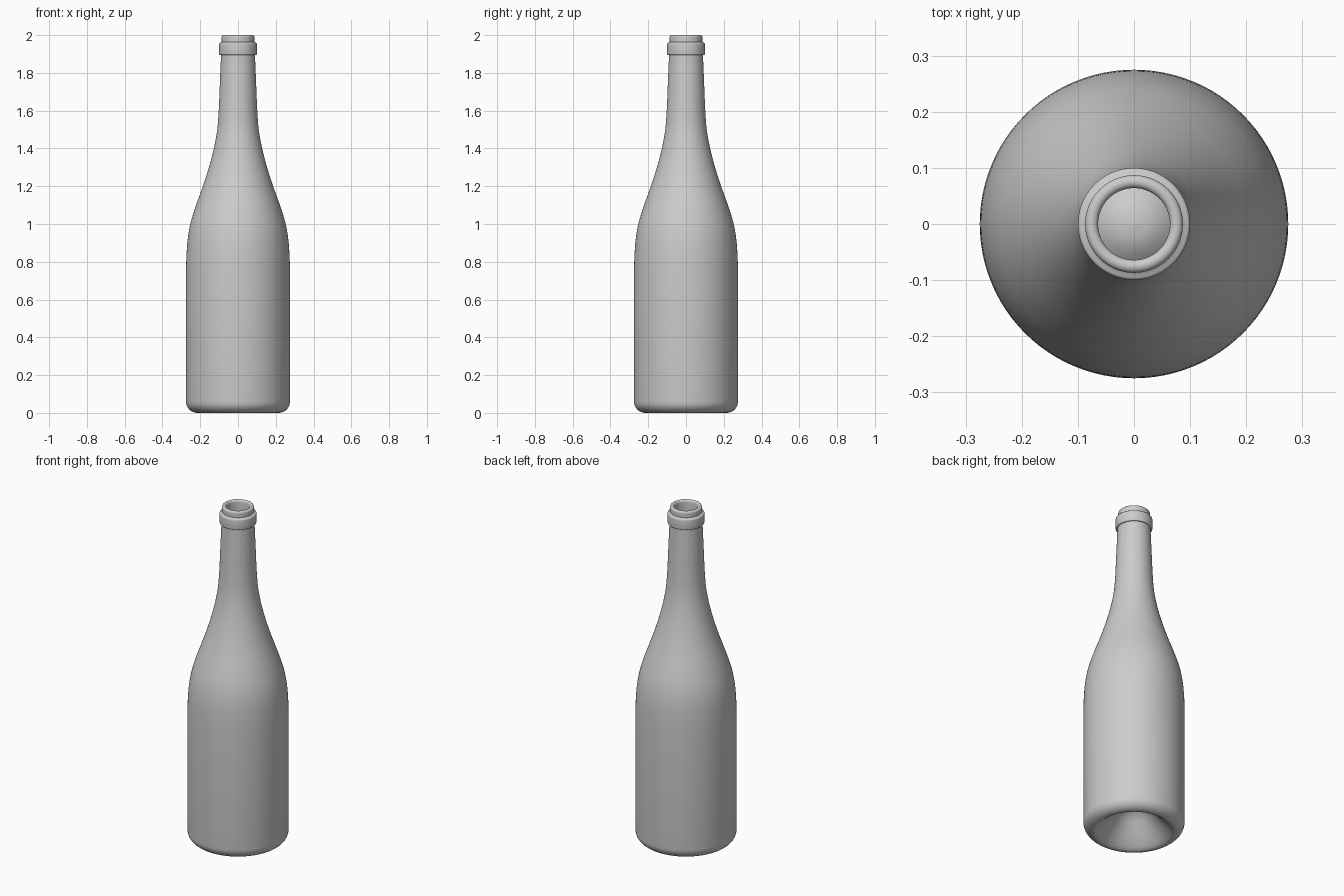
import bpy
import bmesh
from math import tau, cos, sin, pi, radians
from mathutils import Vector

SEGMENTS = 96
WALL = 0.022

cube = bpy.data.objects.get("Cube")
if cube:
    bpy.data.objects.remove(cube, do_unlink=True)

glass = bpy.data.materials.new("grey_glass")
glass.use_nodes = True
colour = (0.6, 0.6, 0.6, 1)
glass.diffuse_color = colour
glass.node_tree.nodes["Principled BSDF"].inputs["Base Color"].default_value = colour


def smooth(points, steps=4):
    """Pass a Catmull-Rom curve through (radius, height) points."""
    p = [Vector(q) for q in points]
    p = [2 * p[0] - p[1]] + p + [2 * p[-1] - p[-2]]
    out = []
    for a, b, c, d in zip(p, p[1:], p[2:], p[3:]):
        for i in range(steps):
            t = i / steps
            out.append(0.5 * (2 * b + (c - a) * t + (2 * a - 5 * b + 4 * c - d) * t * t
                              + (3 * b - a - 3 * c + d) * t ** 3))
    return [tuple(q) for q in out] + [tuple(points[-1])]


def arc(r, z, radius, start, end, steps=8):
    """Rounded corner about (r, z), angles in degrees."""
    angles = [radians(start + (end - start) * i / steps) for i in range(steps + 1)]
    return [(r + radius * cos(a), z + radius * sin(a)) for a in angles]


def lathe(name, profile):
    """Turn a profile around the z axis."""
    bm = bmesh.new()
    verts = [bm.verts.new((max(r, 0), 0, z)) for r, z in profile]
    edges = [bm.edges.new(pair) for pair in zip(verts, verts[1:])]
    bmesh.ops.spin(bm, geom=verts + edges, axis=(0, 0, 1), cent=(0, 0, 0),
                   angle=tau, steps=SEGMENTS, use_merge=True)
    bmesh.ops.remove_doubles(bm, verts=bm.verts, dist=0.0003)
    bmesh.ops.recalc_face_normals(bm, faces=bm.faces)
    mesh = bpy.data.meshes.new(name)
    bm.to_mesh(mesh)
    bm.free()
    obj = bpy.data.objects.new(name, mesh)
    bpy.context.collection.objects.link(obj)
    mesh.materials.append(glass)
    bpy.ops.object.select_all(action="DESELECT")
    bpy.context.view_layer.objects.active = obj
    obj.select_set(True)
    bpy.ops.object.shade_smooth_by_angle(angle=radians(40))
    return obj


# Hollow in the base, rounded heel and straight body
punt = smooth([(0, 0.17), (0.04, 0.162), (0.08, 0.135), (0.12, 0.09),
               (0.16, 0.045), (0.195, 0.012), (0.215, 0)])
heel = arc(0.215, 0.06, 0.06, -90, 0)

# Shoulder sweeping into the neck
shoulder = smooth([(0.275, 0.77), (0.272, 0.85), (0.265, 0.93), (0.25, 1.01),
                   (0.222, 1.1), (0.186, 1.2), (0.154, 1.3), (0.128, 1.4),
                   (0.11, 1.5), (0.102, 1.6), (0.097, 1.72), (0.09, 1.89)])

# Collar and rounded lip
collar = ([(0.09, 1.895)] + arc(0.094, 1.901, 0.006, -90, 0, 4)
          + arc(0.092, 1.952, 0.008, 0, 90, 4) + [(0.086, 1.964)])
lip = arc(0.076, 1.989, 0.011, 0, 90, 5) + arc(0.075, 1.989, 0.011, 90, 180, 5)

# Inner wall following the outside down to the raised floor
inner_neck = [(0.064, 1.96), (0.064, 1.72)]
inner_shoulder = [(r - WALL, z) for r, z in reversed(shoulder) if z < 1.45]
inner_heel = arc(0.205, 0.07, 0.048, 0, -90)
inner_floor = [(r * 0.95, z + WALL) for r, z in reversed(punt)]

lathe("bottle", punt + heel + shoulder + collar + lip
      + inner_neck + [(0.078, 1.6)] + inner_shoulder + inner_heel + inner_floor)
